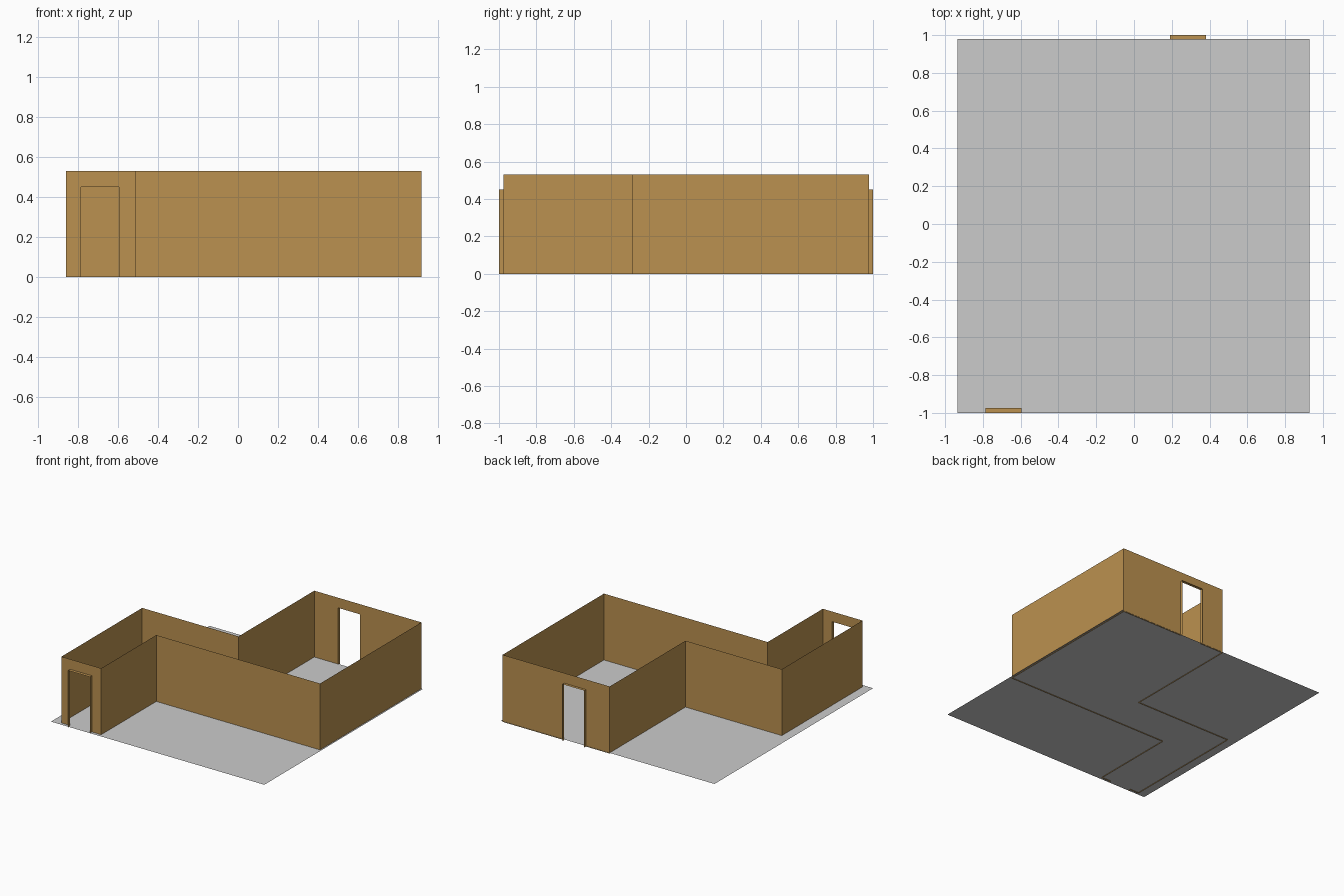
import bpy

if "Cube" in bpy.data.objects:
    bpy.data.objects.remove(bpy.data.objects["Cube"])

WALL_H, DOOR_H, FLOOR_Z = 0.53, 0.45, 0.006


def material(name, color):
    m = bpy.data.materials.new(name)
    m.diffuse_color = (*color, 1)
    m.use_nodes = True
    m.node_tree.nodes["Principled BSDF"].inputs["Base Color"].default_value = m.diffuse_color
    return m


BROWN = material("ochre_wall", (0.50, 0.285, 0.08))
GREY = material("grey_floor", (0.60, 0.60, 0.60))


def sheet(name, verts, faces, mat):
    me = bpy.data.meshes.new(name)
    me.from_pydata(verts, [], faces)
    me.materials.append(mat)
    ob = bpy.data.objects.new(name, me)
    bpy.context.collection.objects.link(ob)
    return ob


# floor: a thin sheet just above the wall feet
sheet("floor", [(-0.935, -1, FLOOR_Z), (0.93, -1, FLOOR_Z),
                (0.93, 0.98, FLOOR_Z), (-0.935, 0.98, FLOOR_Z)], [(0, 1, 2, 3)], GREY)

# room outline, counter-clockwise; doors give the x range cut from a wall
plan = [(-0.86, -0.975), (-0.513, -0.975), (-0.513, -0.287), (0.918, -0.287),
        (0.918, 0.978), (-0.018, 0.978), (-0.018, 0.032), (-0.86, 0.032)]
doors = {0: (-0.785, -0.595), 4: (0.38, 0.19)}

for i, (x0, y0) in enumerate(plan):
    x1, y1 = plan[(i + 1) % len(plan)]
    top = [(x1, y1, WALL_H), (x0, y0, WALL_H)]
    if i in doors:
        # wall panels left of, above and right of the doorway
        a, b = doors[i]
        v = [(x0, y0, 0), (a, y0, 0), (a, y0, DOOR_H), (b, y0, DOOR_H), (b, y0, 0),
             (x1, y1, 0)] + top + [(a, y0, WALL_H), (b, y0, WALL_H)]
        f = [(0, 1, 2, 8, 7), (2, 3, 9, 8), (4, 5, 6, 9, 3)]
        sheet(f"door_wall_{i}", v, f, BROWN)
        # door frame: thin lining standing out from the wall
        yo = -1.0 if y0 < 0 else 1.0
        fv = [(x, y, z) for y in (y0, yo)
              for x, z in ((a, 0), (a, DOOR_H), (b, DOOR_H), (b, 0))]
        sheet(f"door_frame_{i}", fv, [(k, k + 1, k + 5, k + 4) for k in range(3)], BROWN)
    else:
        sheet(f"wall_{i}", [(x0, y0, 0), (x1, y1, 0)] + top, [(0, 1, 2, 3)], BROWN)
